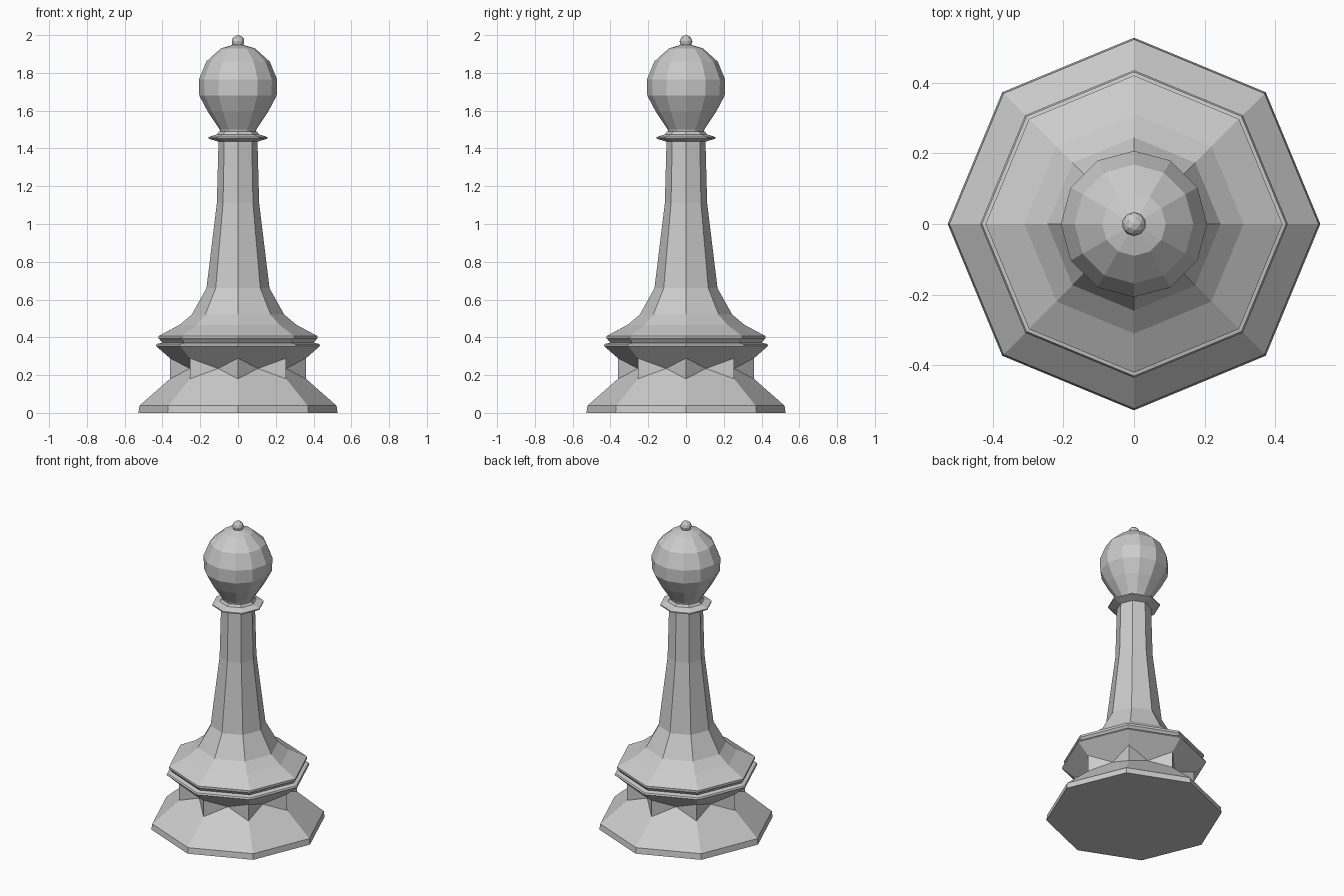
import bpy, bmesh
from math import sin, cos, pi

if "Cube" in bpy.data.objects:
    bpy.data.objects.remove(bpy.data.objects["Cube"])


def lathe(name, profile, sides, turn=0.0):
    """Revolve (radius, height) points into a closed, flat-faced solid."""
    bm = bmesh.new()
    rings = []
    for r, z in profile:
        rings.append([bm.verts.new((r * cos(turn + 2 * pi * i / sides),
                                    r * sin(turn + 2 * pi * i / sides), z))
                      for i in range(sides)])
    for a, b in zip(rings, rings[1:]):
        for i in range(sides):
            j = (i + 1) % sides
            bm.faces.new((a[i], a[j], b[j], b[i]))
    bm.faces.new(rings[0][::-1])
    bm.faces.new(rings[-1])
    bmesh.ops.recalc_face_normals(bm, faces=bm.faces)
    mesh = bpy.data.meshes.new(name)
    bm.to_mesh(mesh)
    bm.free()
    obj = bpy.data.objects.new(name, mesh)
    bpy.context.collection.objects.link(obj)
    return obj


# Octagonal foot, pinched at the waist and flaring up to a rim
lathe("foot", [(0.527, 0), (0.522, 0.038), (0.298, 0.235),
               (0.435, 0.355), (0.43, 0.365), (0.40, 0.372)], 8)

# Two crossed square blocks make the pointed facets around the waist
for k in range(2):
    lathe("waist_block_%d" % (k + 1), [(0.36, 0.17), (0.36, 0.30)], 4, k * pi / 4)

# Octagonal skirt and tapering stem
lathe("stem", [(0.40, 0.37), (0.41, 0.383), (0.42, 0.393), (0.42, 0.407),
               (0.31, 0.466), (0.245, 0.52), (0.167, 0.66),
               (0.112, 1.11), (0.103, 1.445)], 8)

# Thin collar under the head
lathe("collar", [(0.10, 1.435), (0.156, 1.452), (0.156, 1.46),
                 (0.11, 1.475), (0.10, 1.49)], 8)

# Twelve-sided faceted head
lathe("head", [(0.09, 1.475), (0.097, 1.50), (0.16, 1.595), (0.205, 1.68),
               (0.207, 1.765), (0.168, 1.86), (0.09, 1.93), (0.01, 1.953)], 12)

# Small knob on top
bpy.ops.mesh.primitive_ico_sphere_add(subdivisions=2, radius=0.034,
                                      location=(0, 0, 1.966))
bpy.context.object.name = "top_knob"
